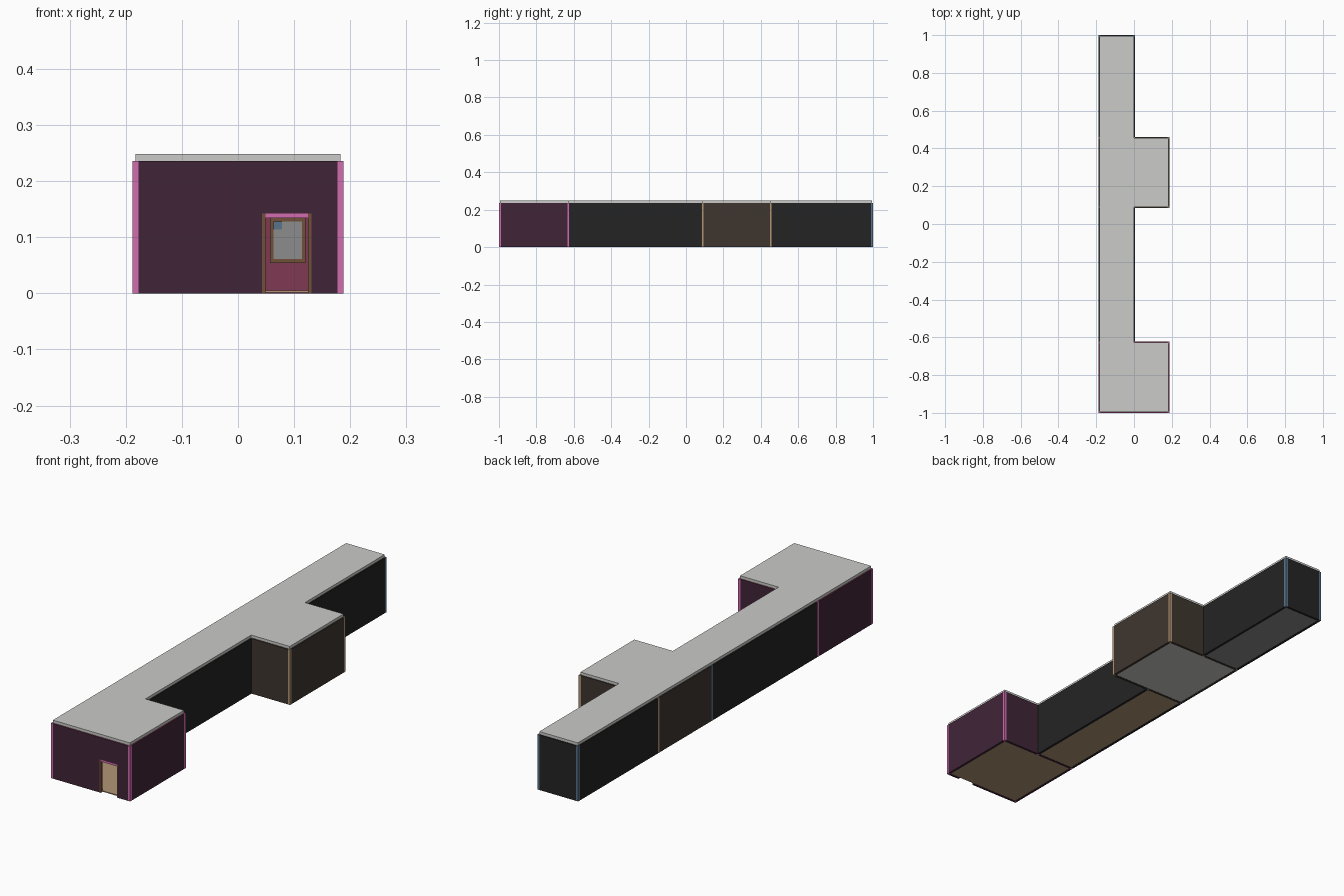
import bpy, bmesh
from mathutils import Vector

if "Cube" in bpy.data.objects:
    bpy.data.objects.remove(bpy.data.objects["Cube"])

P = 0.0108            # wall and post thickness
H = 0.236             # wall height
W = 0.1828            # half width of the rooms (wall centre lines)
C = 0.0               # corridor's right wall centre line
Y = [-0.9946, -0.628, 0.0895, 0.4545, 0.9946]   # cross-wall centre lines


def lin(c):
    c /= 255
    return c / 12.92 if c <= 0.04045 else ((c + 0.055) / 1.055) ** 2.4


def material(name, *rgb):
    m = bpy.data.materials.new(name)
    m.diffuse_color = (*[lin(c) for c in rgb], 1)
    m.use_nodes = True
    m.node_tree.nodes["Principled BSDF"].inputs["Base Color"].default_value = m.diffuse_color
    return m


LIGHT = material("light grey", 203, 203, 201)
GREY = material("mid grey", 140, 140, 140)
BLACK = material("near black", 36, 36, 36)
PURPLE = material("dark purple", 64, 37, 56)
PINK = material("pink", 210, 108, 175)
RED = material("dull red", 128, 56, 84)
BROWN = material("dark brown", 63, 54, 47)
TAN = material("tan", 178, 149, 118)
BLUE = material("slate blue", 90, 115, 138)
FRAME = material("frame brown", 112, 80, 56)


def prism(name, pts, extrude, mats, rule=None):
    """Extrude a flat outline; rule(normal) picks the material slot."""
    bm = bmesh.new()
    f = bm.faces.new([bm.verts.new(p) for p in pts])
    r = bmesh.ops.extrude_face_region(bm, geom=[f])
    bmesh.ops.translate(bm, vec=extrude,
                        verts=[v for v in r["geom"] if isinstance(v, bmesh.types.BMVert)])
    bmesh.ops.recalc_face_normals(bm, faces=bm.faces)
    bm.normal_update()
    if rule:
        for face in bm.faces:
            face.material_index = rule(face.normal)
    me = bpy.data.meshes.new(name)
    bm.to_mesh(me)
    bm.free()
    for m in mats:
        me.materials.append(m)
    ob = bpy.data.objects.new(name, me)
    bpy.context.collection.objects.link(ob)
    return ob


def box(name, x0, x1, y0, y1, z0, z1, mats, rule=None):
    pts = [(x0, y0, z0), (x1, y0, z0), (x1, y1, z0), (x0, y1, z0)]
    return prism(name, pts, (0, 0, z1 - z0), mats, rule)


def lining(outward):
    """Inner face and top take the lining colour."""
    o = Vector(outward)
    return lambda n: 1 if n.dot(o) < -0.5 or n.z > 0.5 else 0


h = P / 2


def wall_y(name, x, y0, y1, mats, side):       # wall running along y
    box(name, x - h, x + h, y0 + h, y1 - h, 0, H, mats, lining((side, 0, 0)))


def wall_x(name, y, x0, x1, mats, side):       # wall running along x
    box(name, x0 + h, x1 - h, y - h, y + h, 0, H, mats, lining((0, side, 0)))


def post(name, x, y, mat):
    box(name, x - h, x + h, y - h, y + h, 0, H, [mat])


# Side walls of each section: right wall line, outside and lining colours, floor
sections = [("front_room", W, [PURPLE, RED], TAN),
            ("long_corridor", C, [BLACK, BLACK], TAN),
            ("middle_room", W, [BROWN, BROWN], LIGHT),
            ("back_corridor", C, [BLACK, BLACK], GREY)]
for i, (name, xr, mats, floor) in enumerate(sections):
    wall_y(name + "_left_wall", -W, Y[i], Y[i + 1], mats, -1)
    wall_y(name + "_right_wall", xr, Y[i], Y[i + 1], mats, 1)
    box(name + "_floor", -W + h, xr - h, Y[i] + h, Y[i + 1] - h, 0.001, 0.005, [floor])

# Cross walls, split at the corridor's corner post
for i, mats, side in ((1, [PURPLE, RED], 1), (2, [BROWN, BROWN], -1), (3, [BROWN, BROWN], 1)):
    wall_x(f"cross_wall_{i}_inner", Y[i], -W, C, mats, side)
    wall_x(f"cross_wall_{i}_outer", Y[i], C, W, mats, side)
wall_x("back_end_wall", Y[4], -W, C, [BLACK, BLACK], 1)

# Front wall with a doorway notch
d0, d1, dz = 0.043, 0.131, 0.142
yf = Y[0] - h
outline = [(-W + h, 0), (d0, 0), (d0, dz), (d1, dz), (d1, 0), (W - h, 0), (W - h, H), (-W + h, H)]
prism("front_wall", [(x, yf, z) for x, z in outline], (0, P, 0), [PURPLE, RED], lining((0, -1, 0)))

# Door frame
for name, a, b in (("left", d0, d0 + 0.006), ("right", d1 - 0.006, d1)):
    box(f"door_jamb_{name}", a, b, yf, yf + P, 0, dz, [FRAME])
box("door_lintel", d0 + 0.006, d1 - 0.006, yf, yf + P, dz - 0.008, dz, [PINK])

# Framed panel on the inside of the front room's back wall
yb = Y[1] - h
box("panel_frame", 0.057, 0.12, yb - 0.004, yb, 0.054, 0.134, [FRAME])
box("panel", 0.063, 0.114, yb - 0.006, yb - 0.004, 0.061, 0.128, [GREY])
box("panel_patch", 0.063, 0.078, yb - 0.007, yb - 0.006, 0.114, 0.128, [BLUE])

# Corner posts
for i, mat, inner in ((0, PINK, None), (1, PINK, PINK), (2, TAN, BLUE), (3, TAN, TAN), (4, BLUE, BLUE)):
    post(f"left_post_{i}", -W, Y[i], BLUE if i == 2 else mat)
    if i < 4:
        post(f"right_post_{i}", W, Y[i], mat)
    if inner:
        post(f"corridor_post_{i}", C, Y[i], inner)

# Flat roof slab following the wall centre lines
plan = [(-W, Y[0]), (W, Y[0]), (W, Y[1]), (C, Y[1]), (C, Y[2]), (W, Y[2]),
        (W, Y[3]), (C, Y[3]), (C, Y[4]), (-W, Y[4])]
prism("roof", [(x, y, H) for x, y in plan], (0, 0, 0.012), [LIGHT])
